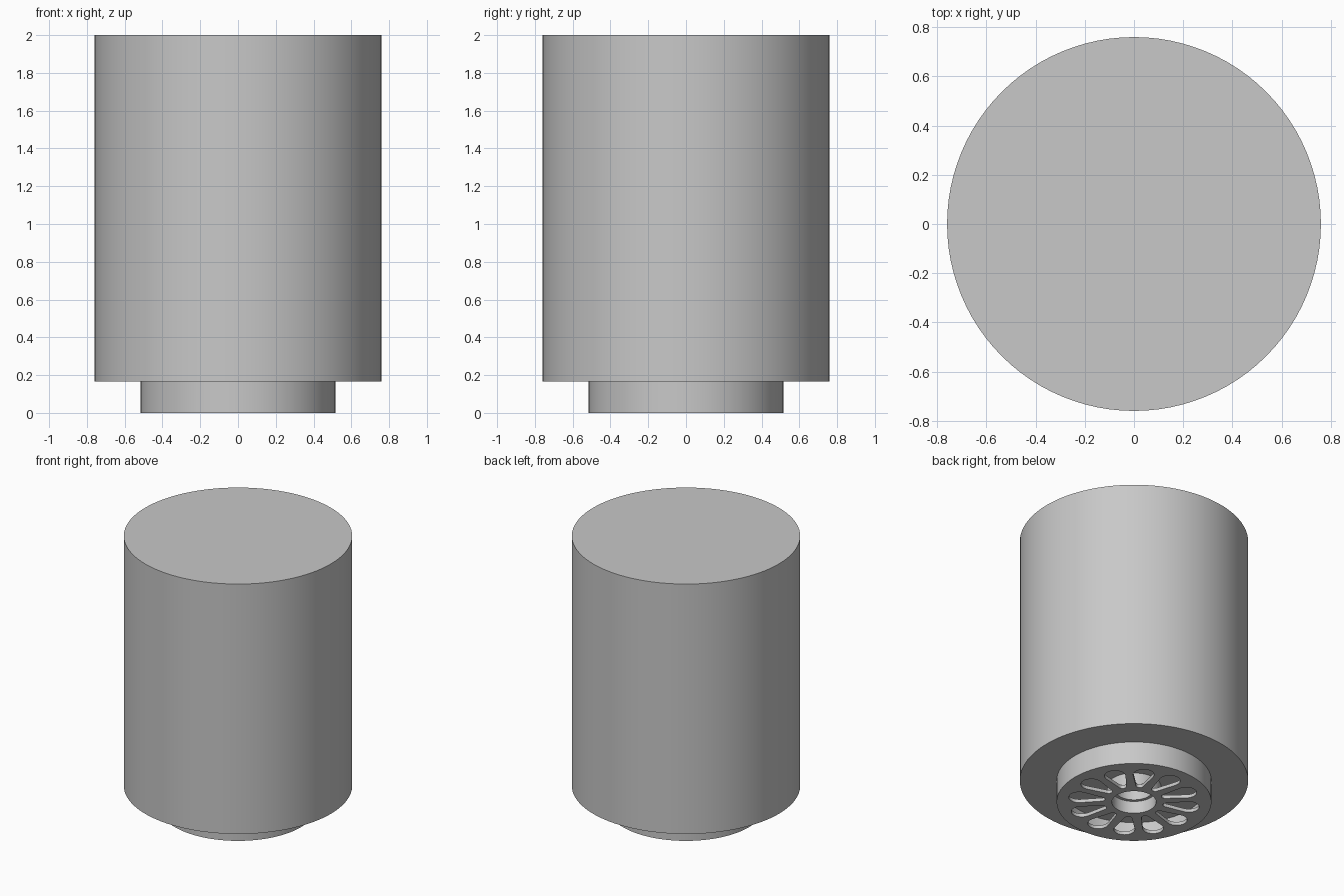
import bpy, bmesh, math

if "Cube" in bpy.data.objects:
    bpy.data.objects.remove(bpy.data.objects["Cube"])

SEGMENTS = 96

grey = bpy.data.materials.new("light grey")
grey.diffuse_color = (0.58, 0.58, 0.58, 1)
grey.use_nodes = True
grey.node_tree.nodes["Principled BSDF"].inputs["Base Color"].default_value = grey.diffuse_color


def make_object(name, bm):
    bmesh.ops.recalc_face_normals(bm, faces=bm.faces)
    mesh = bpy.data.meshes.new(name)
    bm.to_mesh(mesh)
    bm.free()
    mesh.materials.append(grey)
    obj = bpy.data.objects.new(name, mesh)
    bpy.context.collection.objects.link(obj)
    return obj


def lathe(name, profile, closed=False):
    """Spin (radius, z) points around the z axis."""
    bm = bmesh.new()
    verts = [bm.verts.new((r, 0, z)) for r, z in profile]
    pairs = list(zip(verts, verts[1:]))
    if closed:
        pairs.append((verts[-1], verts[0]))
    edges = [bm.edges.new(p) for p in pairs]
    bmesh.ops.spin(bm, geom=verts + edges, cent=(0, 0, 0), axis=(0, 0, 1),
                   angle=math.tau, steps=SEGMENTS, use_duplicate=False)
    bmesh.ops.remove_doubles(bm, verts=bm.verts, dist=1e-4)
    return make_object(name, bm)


def slot_cutters(count, inner, r_in, outer, r_out, z0, z1):
    """Ring of rounded, tapering petal prisms."""
    bm = bmesh.new()
    tilt = math.asin((r_out - r_in) / (outer - inner))
    half = math.pi / 2 + tilt          # half sweep of the outer arc
    outline = []
    for i in range(17):
        a = -half + 2 * half * i / 16
        outline.append((outer + r_out * math.cos(a), r_out * math.sin(a)))
    for i in range(9):
        a = half + (math.tau - 2 * half) * i / 8
        outline.append((inner + r_in * math.cos(a), r_in * math.sin(a)))
    for k in range(count):
        c, s = math.cos(math.tau * k / count), math.sin(math.tau * k / count)
        face = bm.faces.new([bm.verts.new((x * c - y * s, x * s + y * c, z0))
                             for x, y in outline])
        ext = bmesh.ops.extrude_face_region(bm, geom=[face])
        new = [g for g in ext["geom"] if isinstance(g, bmesh.types.BMVert)]
        bmesh.ops.translate(bm, verts=new, vec=(0, 0, z1 - z0))
    return make_object("slot_cutter", bm)


def cut(target, cutter):
    mod = target.modifiers.new("cut", 'BOOLEAN')
    mod.operation = 'DIFFERENCE'
    mod.solver = 'EXACT'
    mod.object = cutter
    bpy.context.view_layer.objects.active = target
    bpy.ops.object.modifier_apply(modifier=mod.name)
    bpy.data.objects.remove(cutter)


# Canister with a stepped neck and a stepped central bore
canister = lathe("canister", [
    (0, 2), (0.76, 2), (0.76, 0.165), (0.515, 0.165), (0.515, 0),
    (0.147, 0), (0.147, 0.09), (0.125, 0.09), (0.125, 0.3), (0, 0.3)])

# Ring chamber behind the base plate
cut(canister, lathe("chamber_cutter", [
    (0.18, 0.025), (0.48, 0.025), (0.48, 0.12), (0.18, 0.12)], closed=True))

# Twelve petal slots through the base plate
cut(canister, slot_cutters(12, 0.22, 0.025, 0.37, 0.07, -0.05, 0.06))

bpy.ops.object.select_all(action='DESELECT')
canister.select_set(True)
bpy.context.view_layer.objects.active = canister
bpy.ops.object.shade_smooth_by_angle(angle=math.radians(30))
